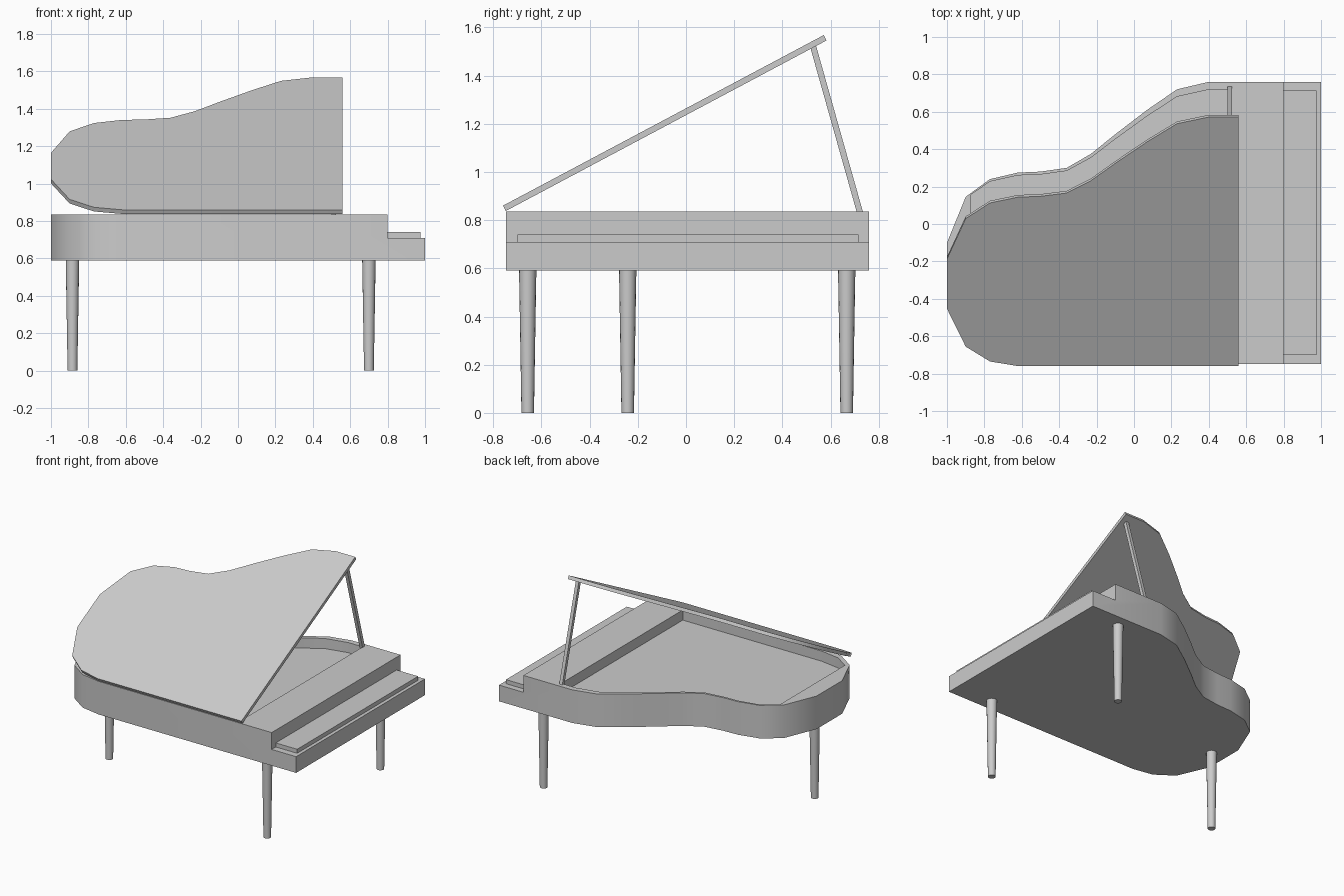
import bpy, bmesh, math
from mathutils import Matrix, Vector

if "Cube" in bpy.data.objects:
    bpy.data.objects.remove(bpy.data.objects["Cube"])

TILT = math.radians(28)
HINGE_Y = -0.748

# Curved side of the piano, from straight treble end round the tail
CURVE = [(0.40, 0.76), (0.23, 0.72), (0.07, 0.61), (-0.10, 0.48), (-0.23, 0.375),
         (-0.36, 0.30), (-0.50, 0.28), (-0.62, 0.275), (-0.77, 0.24), (-0.90, 0.145),
         (-1.0, -0.10), (-1.0, -0.40), (-0.90, -0.63), (-0.77, -0.72), (-0.62, HINGE_Y)]


def outline(x_end):
    return [(x_end, HINGE_Y), (x_end, 0.76)] + CURVE


def prism(name, pts, z0, z1):
    bm = bmesh.new()
    face = bm.faces.new([bm.verts.new((x, y, z0)) for x, y in pts])
    top = bmesh.ops.extrude_face_region(bm, geom=[face])
    verts = [g for g in top["geom"] if isinstance(g, bmesh.types.BMVert)]
    bmesh.ops.translate(bm, verts=verts, vec=(0, 0, z1 - z0))
    bmesh.ops.recalc_face_normals(bm, faces=bm.faces)
    me = bpy.data.meshes.new(name)
    bm.to_mesh(me)
    bm.free()
    ob = bpy.data.objects.new(name, me)
    bpy.context.collection.objects.link(ob)
    return ob


def box(name, x0, x1, y0, y1, z0, z1):
    return prism(name, [(x0, y0), (x1, y0), (x1, y1), (x0, y1)], z0, z1)


def activate(ob):
    bpy.ops.object.select_all(action='DESELECT')
    ob.select_set(True)
    bpy.context.view_layer.objects.active = ob


def smooth(ob):
    activate(ob)
    bpy.ops.object.shade_smooth_by_angle(angle=math.radians(40))


def cut(ob, cutter):
    activate(ob)
    mod = ob.modifiers.new("cut", 'BOOLEAN')
    mod.operation = 'DIFFERENCE'
    mod.solver = 'EXACT'
    mod.object = cutter
    bpy.ops.object.modifier_apply(modifier=mod.name)
    bpy.data.objects.remove(cutter, do_unlink=True)


# Case with key step and open soundboard well
case = prism("case", outline(1.0), 0.59, 0.835)
cut(case, box("step_cutter", 0.80, 1.2, -1, 1, 0.71, 1.0))
well = [(0.52, -0.705), (0.52, 0.718)]
well += [(x, y * 0.945) for x, y in CURVE if x > -0.875 and y > 0]
well += [(-0.875, 0.154), (-0.875, -0.61), (-0.77, -0.68), (-0.62, -0.705)]
cut(case, prism("well_cutter", well, 0.76, 1.0))
smooth(case)

# Keyboard slab
box("keyboard", 0.80, 0.975, -0.70, 0.715, 0.71, 0.74)

# Raised lid, hinged on the straight side
lid = prism("lid", [(x, y - HINGE_Y) for x, y in outline(0.56)], 0, 0.025)
lid.data.transform(Matrix.Translation((0, HINGE_Y, 0.838)) @ Matrix.Rotation(TILT, 4, 'X'))
smooth(lid)

# Prop stick between rim and lid
foot, head = Vector((0.5125, 0.724, 0.825)), Vector((0.5125, 0.528, 1.52))
prop = box("lid_prop", -0.0125, 0.0125, -0.0125, 0.0125, 0, (head - foot).length)
lean = math.atan2(foot.y - head.y, head.z - foot.z)
prop.data.transform(Matrix.Translation(foot) @ Matrix.Rotation(lean, 4, 'X'))

# Three tapered legs
for name, x, y in [("front_leg", 0.70, -0.657), ("back_leg", 0.70, 0.667),
                   ("tail_leg", -0.885, -0.242)]:
    bpy.ops.mesh.primitive_cone_add(vertices=16, radius1=0.026, radius2=0.036,
                                    depth=0.595, location=(x, y, 0.2975))
    leg = bpy.context.object
    leg.name = name
    smooth(leg)
